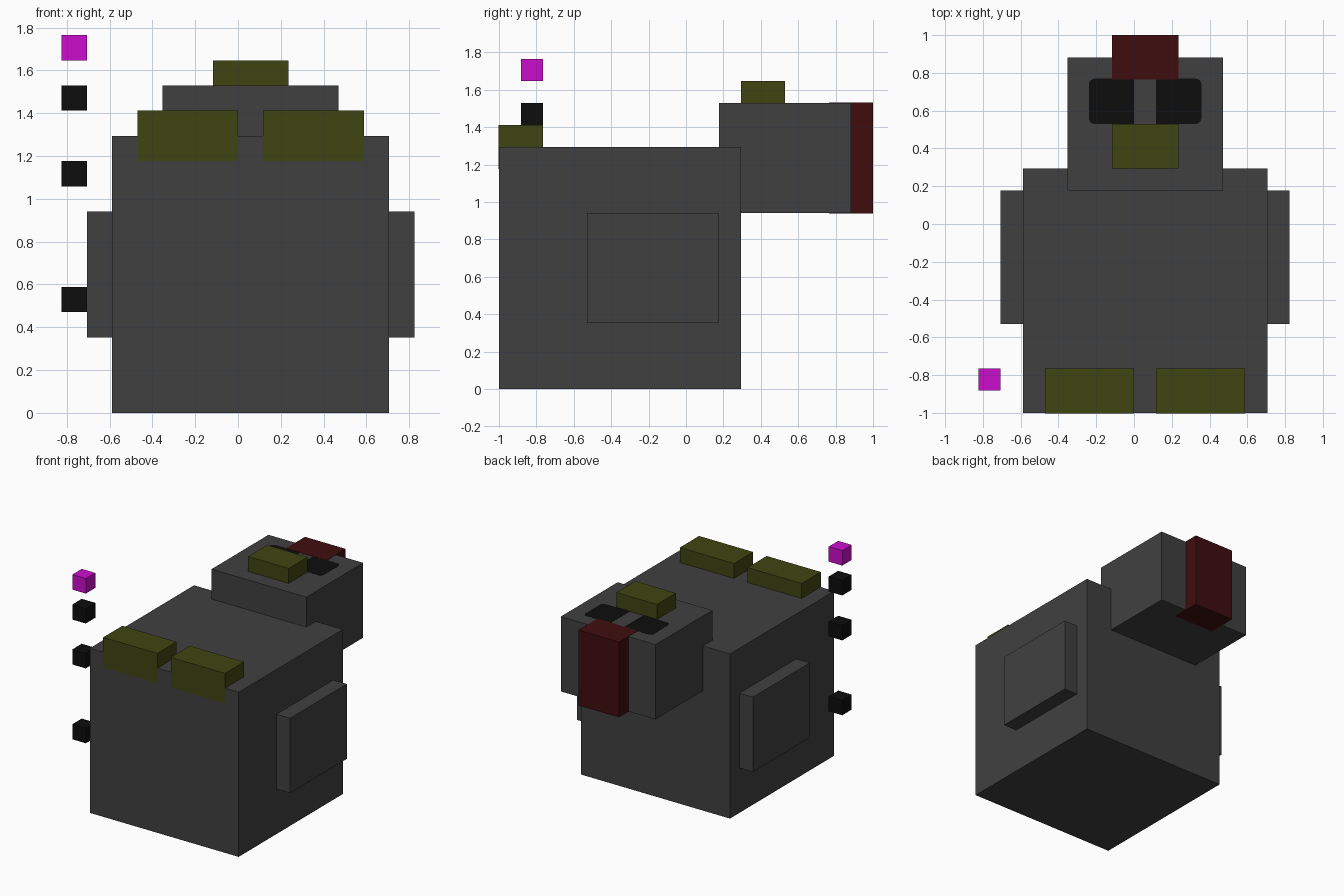
import bpy
import bmesh

if "Cube" in bpy.data.objects:
    bpy.data.objects.remove(bpy.data.objects["Cube"], do_unlink=True)

U = 2 / 17       # block grid size
CX = U / 2       # symmetry plane of the body
PROUD = 0.002    # lifts flush faces clear of the block they are set into


def material(name, rgb):
    m = bpy.data.materials.new(name)
    m.use_nodes = True
    m.diffuse_color = (*rgb, 1)
    bsdf = m.node_tree.nodes["Principled BSDF"]
    bsdf.inputs["Base Color"].default_value = (*rgb, 1)
    bsdf.inputs["Roughness"].default_value = 0.8
    return m


grey = material("dark_grey", (0.051, 0.051, 0.051))
olive = material("olive", (0.051, 0.060, 0.006))
red = material("dark_red", (0.051, 0.004, 0.005))
black = material("black", (0.004, 0.004, 0.004))
magenta = material("magenta", (0.60, 0.004, 0.60))


def box(name, lo, hi, mat, round_side=0):
    """Box between two corners; round_side (-1/+1) rounds its upright edges on that x side."""
    bm = bmesh.new()
    bmesh.ops.create_cube(bm, size=1)
    for v in bm.verts:
        v.co = [a + (c + 0.5) * (b - a) for a, b, c in zip(lo, hi, v.co)]
    if round_side:
        mid = (lo[0] + hi[0]) / 2
        edges = [e for e in bm.edges
                 if abs(e.verts[0].co.z - e.verts[1].co.z) > 1e-4
                 and (e.verts[0].co.x - mid) * round_side > 0]
        bmesh.ops.bevel(bm, geom=edges, offset=0.03, segments=4, profile=0.5, affect='EDGES')
    bmesh.ops.recalc_face_normals(bm, faces=bm.faces)
    mesh = bpy.data.meshes.new(name)
    bm.to_mesh(mesh)
    bm.free()
    mesh.materials.append(mat)
    obj = bpy.data.objects.new(name, mesh)
    bpy.context.collection.objects.link(obj)
    return obj


def pair(name, x0, x1, y, z, mat, rounded=False):
    """Two boxes mirrored about the body's symmetry plane, x measured from it."""
    for side, s in (("left", 1), ("right", -1)):
        a, b = sorted((CX + s * x0, CX + s * x1))
        box(f"{name}_{side}", (a, y[0], z[0]), (b, y[1], z[1]), mat, s if rounded else 0)


# Body and head
box("body", (CX - 5.5 * U, -1, 0), (CX + 5.5 * U, 2.5 * U, 11 * U), grey)
box("head", (CX - 3.5 * U, 1.5 * U, 8 * U), (CX + 3.5 * U, 7.5 * U, 13 * U), grey)

# Side panels
pair("side_panel", 5.4 * U, 6.5 * U, (-4.5 * U, 1.5 * U), (3 * U, 8 * U), grey)

# Olive blocks on the body's front edge and on top of the head
pair("top_block", 0.5 * U, 4.5 * U, (-1 - PROUD, -6.5 * U), (10 * U, 12 * U), olive)
box("head_block", (CX - 1.5 * U, 2.5 * U, 12.9 * U), (CX + 1.5 * U, 4.5 * U, 14 * U), olive)

# Red block set into the back of the head
box("red_block", (CX - 1.5 * U, 6.5 * U, 8 * U - PROUD),
    (CX + 1.5 * U, 8.5 * U, 13 * U + PROUD), red)

# Flat eye plates with rounded outer corners
pair("eye", 0.5 * U, 2.53 * U, (4.5 * U, 6.54 * U),
     (13 * U - 0.004, 13 * U + PROUD / 2), black, True)

# Floating cubes beside the body
for name, level, mat in (("floating_cube_low", 4, black), ("floating_cube_middle", 9, black),
                         ("floating_cube_high", 12, black), ("floating_cube_top", 14, magenta)):
    box(name, (-7 * U, -7.5 * U, level * U), (-6 * U, -6.5 * U, (level + 1) * U), mat)
